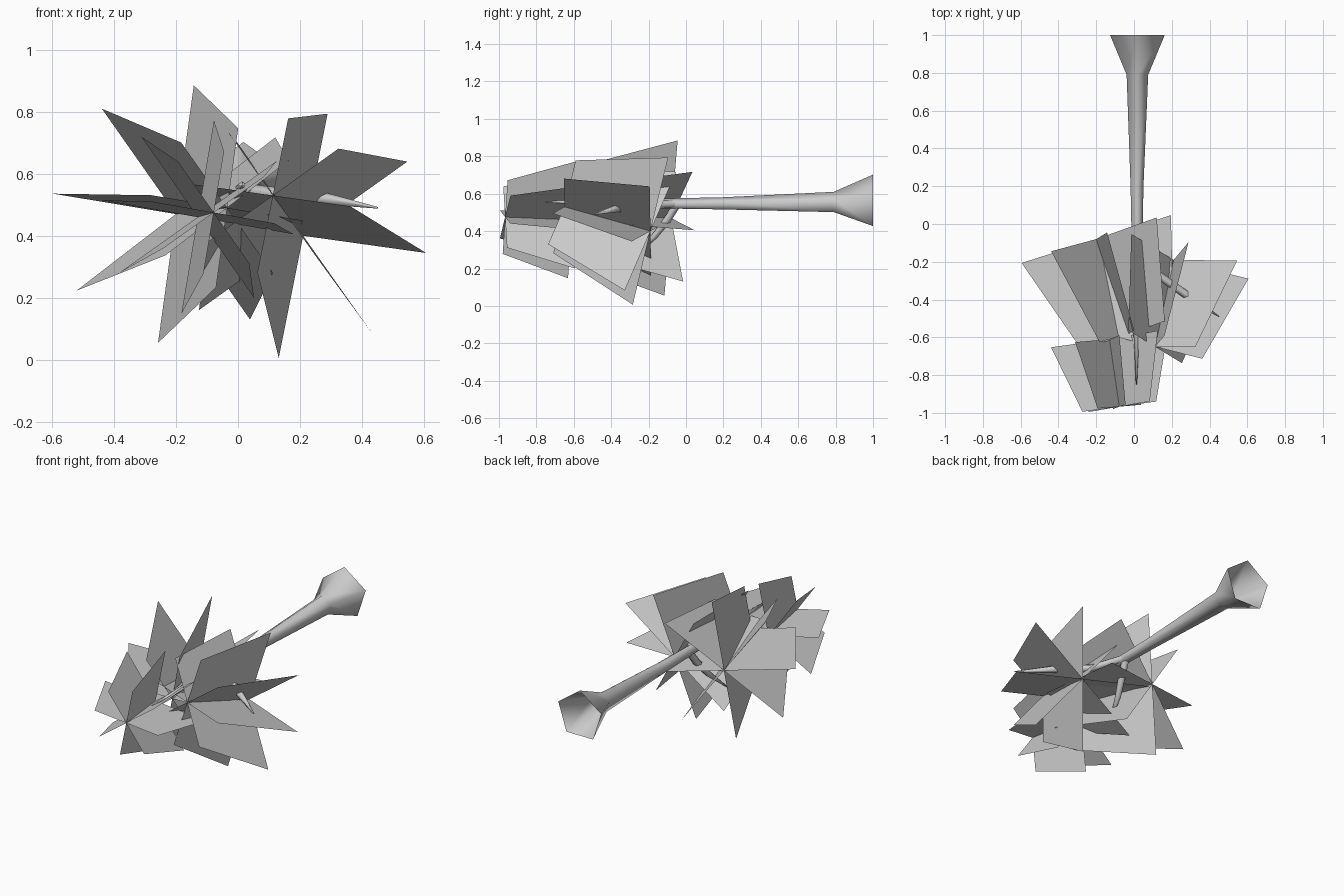
import bpy, bmesh
from math import cos, sin, pi, radians
from mathutils import Vector

if "Cube" in bpy.data.objects:
    bpy.data.objects.remove(bpy.data.objects["Cube"])


def make_object(name, bm, smooth=False):
    mesh = bpy.data.meshes.new(name)
    bm.normal_update()
    bm.to_mesh(mesh)
    bm.free()
    for p in mesh.polygons:
        p.use_smooth = smooth
    obj = bpy.data.objects.new(name, mesh)
    bpy.context.collection.objects.link(obj)
    return obj


def frame(direction):
    """Two axes perpendicular to a direction: sideways and upward."""
    d = direction.normalized()
    side = Vector((0, 0, 1)).cross(d).normalized()
    if side.x < 0:
        side = -side
    up = side.cross(d)
    if up.z < 0:
        up = -up
    return side, up


def tapered_tube(name, stations, sides=5):
    """Open tube through (x, y, z, radius) stations, closing to a thin tip."""
    bm = bmesh.new()
    pts = [Vector(s[:3]) for s in stations]
    rings = []
    for i, s in enumerate(stations):
        u, v = frame(pts[min(i + 1, len(pts) - 1)] - pts[max(i - 1, 0)])
        rings.append([bm.verts.new(pts[i] + s[3] * (u * cos(a) + v * sin(a)))
                      for a in (pi / 2 + 2 * pi * k / sides for k in range(sides))])
    for a, b in zip(rings, rings[1:]):
        for k in range(sides):
            n = (k + 1) % sides
            bm.faces.new((a[k], a[n], b[n], b[k]))
    bm.faces.new(rings[-1])
    bmesh.ops.recalc_face_normals(bm, faces=bm.faces)
    return make_object(name, bm, True)


def leaf_cluster(name, back, front, r_back, r_front, start):
    """Four tapering leaf cards crossing on one axis."""
    back, front = Vector(back), Vector(front)
    u, v = frame(front - back)
    bm = bmesh.new()
    for k in range(4):
        a = radians(start + 45 * k)
        d = u * cos(a) + v * sin(a)
        corners = (back - d * r_back, back + d * r_back,
                   front + d * r_front, front - d * r_front)
        bm.faces.new([bm.verts.new(c) for c in corners])
    return make_object(name, bm)


# Trunk lying along y, flared at the root
tapered_tube("trunk", [
    (0.018, 1.00, 0.55, 0.152), (0.018, 0.79, 0.55, 0.06),
    (0.016, 0.20, 0.545, 0.036), (0.016, -0.14, 0.545, 0.029),
    (0.013, -0.50, 0.555, 0.02), (0.013, -0.85, 0.562, 0.003)])

# Side branches
tapered_tube("right_branch", [
    (0.02, -0.06, 0.545, 0.024), (0.10, -0.25, 0.535, 0.024),
    (0.27, -0.37, 0.52, 0.022), (0.45, -0.49, 0.49, 0.003)])
tapered_tube("lower_branch", [
    (0.015, -0.05, 0.54, 0.022), (0.0, -0.10, 0.46, 0.022),
    (-0.03, -0.17, 0.37, 0.018), (-0.07, -0.30, 0.25, 0.003)])

# Leaf clusters: back centre, front centre, radii, first angle
leaf_cluster("crown_leaves", (-0.13, -0.61, 0.46), (-0.078, -0.967, 0.475), 0.317, 0.20, -10)
leaf_cluster("right_leaves", (0.21, -0.19, 0.40), (0.112, -0.65, 0.53), 0.412, 0.26, -8)
leaf_cluster("left_leaves", (-0.20, -0.08, 0.47), (-0.035, -0.585, 0.49), 0.42, 0.26, -9)
